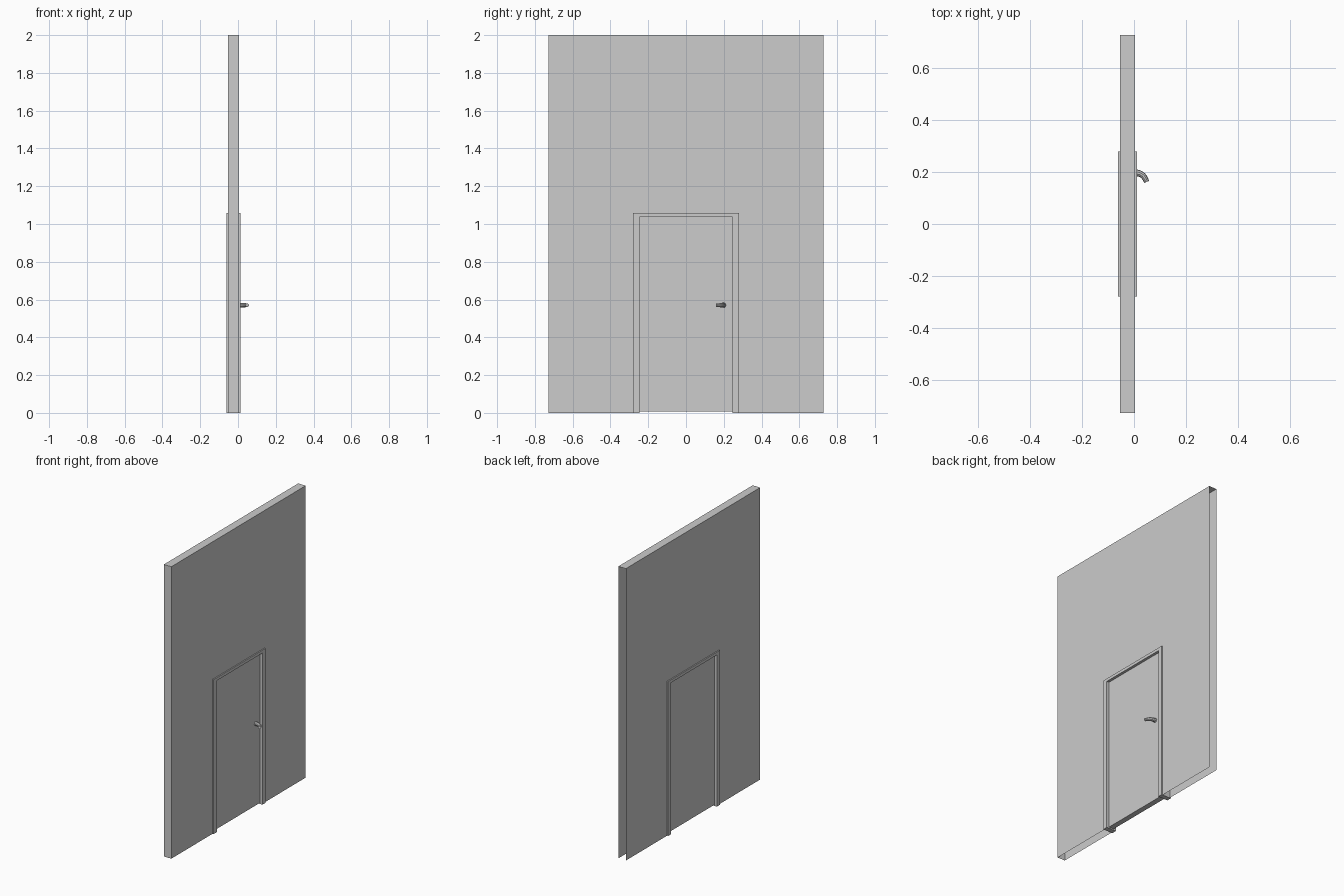
import bpy
import bmesh
from mathutils import Vector

cube = bpy.data.objects.get("Cube")
if cube:
    bpy.data.objects.remove(cube, do_unlink=True)

# One plain material
grey = bpy.data.materials.new("light_grey")
grey.use_nodes = True
colour = (0.604, 0.604, 0.604, 1)
grey.diffuse_color = colour
grey.node_tree.nodes["Principled BSDF"].inputs["Base Color"].default_value = colour

WALL_X = (-0.053, 0.004)
TRIM_X = (-0.061, 0.012)
DOOR_X = (-0.043, -0.006)
HALF_WALL, HEIGHT = 0.727, 2.0
TRIM_OUT, TRIM_IN = 0.28, 0.247
TRIM_TOP, DOOR_TOP = 1.058, 1.038


def finish(name, bm):
    mesh = bpy.data.meshes.new(name)
    bm.to_mesh(mesh)
    bm.free()
    obj = bpy.data.objects.new(name, mesh)
    bpy.context.collection.objects.link(obj)
    mesh.materials.append(grey)
    return obj


def extrude_outline(name, outline, xs, skip=()):
    """Extrude a (y, z) outline along x, leaving out the listed side faces."""
    bm = bmesh.new()
    back, front = [[bm.verts.new((x, y, z)) for y, z in outline] for x in xs]
    bm.faces.new(front)
    bm.faces.new(back[::-1])
    n = len(outline)
    for i in range(n):
        if i not in skip:
            j = (i + 1) % n
            bm.faces.new((back[i], back[j], front[j], front[i]))
    return finish(name, bm)


def arch(outer, inner, top, head):
    return [(-outer, 0), (-inner, 0), (-inner, head), (inner, head),
            (inner, 0), (outer, 0), (outer, top), (-outer, top)]


# Hollow wall, open below, around the doorway and at its far end
extrude_outline("wall", arch(HALF_WALL, TRIM_IN, HEIGHT, DOOR_TOP), WALL_X,
                skip=(0, 1, 2, 3, 4, 5))

# Door frame through the wall
extrude_outline("door_frame", arch(TRIM_OUT, TRIM_IN, TRIM_TOP, DOOR_TOP), TRIM_X)

# Door slab, set back from the frame on both sides
extrude_outline("door", [(-TRIM_IN, 0.008), (TRIM_IN, 0.008),
                         (TRIM_IN, DOOR_TOP), (-TRIM_IN, DOOR_TOP)], DOOR_X)

# Curved lever handle: a bent, tapering bar
curve = bpy.data.curves.new("handle_path", "CURVE")
curve.dimensions = "3D"
curve.bevel_depth = 0.014
curve.bevel_resolution = 3
curve.resolution_u = 8
curve.use_fill_caps = True
spline = curve.splines.new("BEZIER")
spline.bezier_points.add(1)
ends = [((-0.01, 0.198), (0.035, 0), 1.0), ((0.049, 0.162), (0.012, -0.03), 0.72)]
for point, (pos, tangent, radius) in zip(spline.bezier_points, ends):
    centre = Vector((pos[0], pos[1], 0.57))
    offset = Vector((tangent[0], tangent[1], 0))
    point.co = centre
    point.handle_left = centre - offset
    point.handle_right = centre + offset
    point.radius = radius
path = bpy.data.objects.new("handle_path", curve)
bpy.context.collection.objects.link(path)
bpy.context.view_layer.update()
evaluated = path.evaluated_get(bpy.context.evaluated_depsgraph_get())
bm = bmesh.new()
bm.from_mesh(evaluated.to_mesh())
evaluated.to_mesh_clear()
bmesh.ops.remove_doubles(bm, verts=bm.verts, dist=0.0001)
handle = finish("door_handle", bm)
bpy.data.objects.remove(path, do_unlink=True)

bpy.ops.object.select_all(action="DESELECT")
handle.select_set(True)
bpy.context.view_layer.objects.active = handle
bpy.ops.object.shade_smooth_by_angle()
